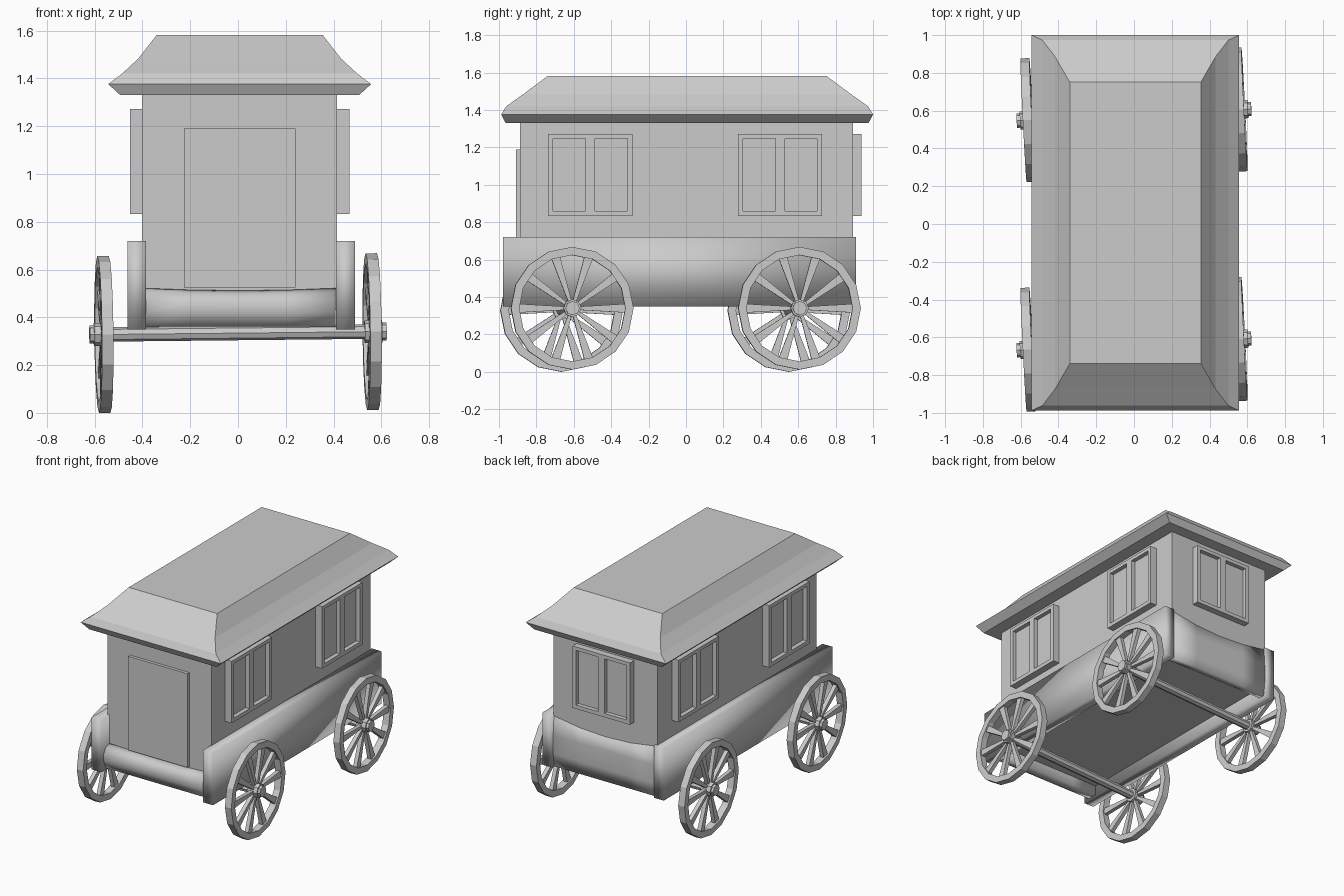
import bpy, bmesh, math
from mathutils import Matrix, Vector

if "Cube" in bpy.data.objects:
    bpy.data.objects.remove(bpy.data.objects["Cube"])

CX = 0.007  # body is very slightly off centre


def finish(name, bm, matrix=Matrix(), smooth=False):
    bmesh.ops.recalc_face_normals(bm, faces=bm.faces)
    bm.transform(matrix)
    me = bpy.data.meshes.new(name)
    bm.to_mesh(me)
    bm.free()
    for p in me.polygons:
        p.use_smooth = smooth
    ob = bpy.data.objects.new(name, me)
    bpy.context.collection.objects.link(ob)
    return ob


def add_box(bm, lo, hi):
    lo, hi = Vector(lo), Vector(hi)
    m = Matrix.Translation((lo + hi) / 2) @ Matrix.Diagonal((*(hi - lo), 1))
    bmesh.ops.create_cube(bm, size=1, matrix=m)


def box(name, lo, hi, smooth=False):
    bm = bmesh.new()
    add_box(bm, lo, hi)
    return finish(name, bm, smooth=smooth)


def add_loft(bm, rings, cap=True, closed=False):
    loops = [[bm.verts.new(p) for p in r] for r in rings]
    pairs = list(zip(loops, loops[1:]))
    if closed:
        pairs.append((loops[-1], loops[0]))
    for a, b in pairs:
        n = len(a)
        for i in range(n):
            bm.faces.new((a[i], a[(i + 1) % n], b[(i + 1) % n], b[i]))
    if cap and not closed:
        bm.faces.new(loops[0])
        bm.faces.new(loops[-1])


# cabin (floor recessed between the boards) and door
box("cabin", (CX - 0.408, -0.888, 0.43), (CX + 0.408, 0.892, 1.335))
box("door", (-0.225, -0.91, 0.525), (0.24, -0.88, 1.19))

# hipped roof with rounded slopes
bm = bmesh.new()
rings = []
for hx, hy, z in ((0.5, 0.97, 1.33), (0.55, 0.994, 1.376), (0.492, 0.967, 1.42),
                  (0.425, 0.88, 1.482), (0.347, 0.745, 1.582)):
    rings.append([(CX + sx * hx, 0.006 + sy * hy, z)
                  for sx, sy in ((-1, -1), (1, -1), (1, 1), (-1, 1))])
add_loft(bm, rings)
finish("roof", bm)

# side skirts
for name, s in (("left_skirt", -1), ("right_skirt", 1)):
    xs = sorted((0.013 + s * 0.398, 0.013 + s * 0.476))
    box(name, (xs[0], -0.978, 0.35), (xs[1], 0.91, 0.72), smooth=True)


# end boards: a profile swept across, top dipping in the middle
def end_board(name, profile, dip):
    bm = bmesh.new()
    zmax = max(z for _, z in profile)
    add_loft(bm, [[(CX + 0.4 * t, y, z - (dip * (1 - t * t) if z > zmax - 0.03 else 0))
                   for y, z in profile] for t in (-1, -0.5, 0, 0.5, 1)])
    return finish(name, bm, smooth=True)


end_board("front_board", [(-0.86, 0.362), (-0.93, 0.362), (-0.955, 0.42),
                          (-0.955, 0.47), (-0.93, 0.51), (-0.86, 0.53)], 0.01)
end_board("back_board", [(0.85, 0.355), (0.895, 0.355), (0.907, 0.45),
                         (0.907, 0.58), (0.898, 0.71), (0.85, 0.71)], 0.04)


# double windows, built facing -y and then turned to their wall
def window(name, pos, turn):
    bm = bmesh.new()
    z0, z1, d = 0.833, 1.272, -0.055
    for u0, u1 in ((-0.225, -0.198), (-0.025, 0.025), (0.198, 0.225)):
        add_box(bm, (u0, d, z0), (u1, 0.01, z1))
    for u0, u1 in ((-0.198, -0.025), (0.025, 0.198)):
        add_box(bm, (u0, d, z0), (u1, 0.01, 0.86))
        add_box(bm, (u0, d, 1.247), (u1, 0.01, z1))
        add_box(bm, (u0, d + 0.03, 0.86), (u1, 0.01, 1.247))
    m = Matrix.Translation((*pos, 0)) @ Matrix.Rotation(math.radians(turn), 4, 'Z')
    finish(name, bm, m)


for end, y in (("front", -0.512), ("rear", 0.503)):
    window(end + "_right_window", (CX + 0.404, y), 90)
    window(end + "_left_window", (CX - 0.404, y), -90)
window("back_window", (CX, 0.884), 180)


# wheels and axles, slightly skewed as one assembly
def circle(x, r, n, phase=0.0):
    return [(x, r * math.cos(2 * math.pi * i / n + phase),
             r * math.sin(2 * math.pi * i / n + phase)) for i in range(n)]


def wheel(name, s, matrix):
    bm = bmesh.new()
    x, w = s * 0.562, 0.024
    # rim
    add_loft(bm, [circle(x - w, 0.328, 16), circle(x + w, 0.328, 16),
                  circle(x + w, 0.284, 16), circle(x - w, 0.284, 16)], closed=True)
    # hub
    add_loft(bm, [circle(s * 0.53, 0.048, 8), circle(s * 0.604, 0.048, 8),
                  circle(s * 0.604, 0.038, 8), circle(s * 0.622, 0.038, 8)])
    # tapered spokes
    for i in range(10):
        rot = Matrix.Rotation(2 * math.pi * (i + 0.5) / 10, 3, 'X')
        add_loft(bm, [[rot @ Vector((x + a * 0.014, b * hw, r))
                       for a, b in ((-1, -1), (1, -1), (1, 1), (-1, 1))]
                      for r, hw in ((0.035, 0.009), (0.295, 0.024))])
    finish(name, bm, matrix)


for end, y in (("front", -0.637), ("rear", 0.578)):
    m = (Matrix.Translation((0, y, 0.334)) @ Matrix.Rotation(0.05, 4, 'Z')
         @ Matrix.Rotation(-0.0106, 4, 'Y'))
    bm = bmesh.new()
    add_loft(bm, [circle(-0.56, 0.03, 8), circle(0.56, 0.03, 8)])
    finish(end + "_axle", bm, m)
    wheel(end + "_left_wheel", -1, m)
    wheel(end + "_right_wheel", 1, m)
